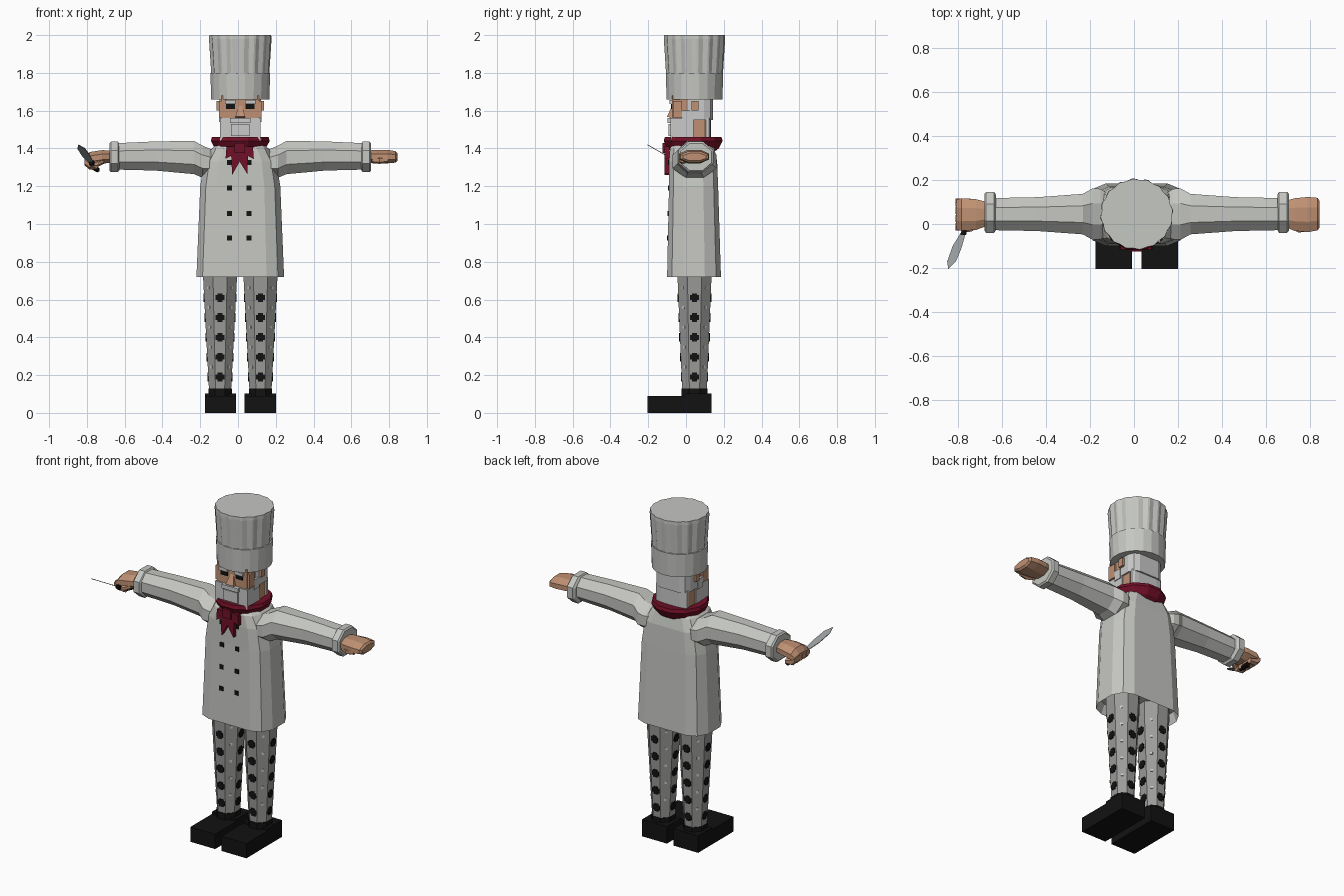
import bpy, bmesh
from math import pi, cos, sin
from mathutils import Vector, Matrix

if "Cube" in bpy.data.objects:
    bpy.data.objects.remove(bpy.data.objects["Cube"])

CX, CY = 0.012, 0.045   # body axis


def material(name, r, g, b):
    m = bpy.data.materials.new(name)
    m.use_nodes = True
    m.diffuse_color = (r, g, b, 1)
    m.node_tree.nodes["Principled BSDF"].inputs["Base Color"].default_value = (r, g, b, 1)
    return m


WHITE = material("cloth_white", .56, .57, .54)
HAIR = material("hair_grey", .58, .59, .58)
TROUSER = material("trouser_grey", .33, .33, .32)
SPOT = material("spot_light_grey", .6, .6, .6)
BLACK = material("black", .006, .006, .006)
SKIN = material("skin", .52, .28, .17)
RED = material("scarf_red", .17, .005, .02)
STEEL = material("blade_steel", .3, .32, .32)


def finish(name, bm, mat):
    bmesh.ops.recalc_face_normals(bm, faces=bm.faces)
    mesh = bpy.data.meshes.new(name)
    bm.to_mesh(mesh)
    bm.free()
    mesh.materials.append(mat)
    obj = bpy.data.objects.new(name, mesh)
    bpy.context.collection.objects.link(obj)
    return obj


def loft(name, rings, mat):
    """Skin a row of equal point rings and cap both ends."""
    bm = bmesh.new()
    rows = [[bm.verts.new(p) for p in ring] for ring in rings]
    n = len(rows[0])
    for a, b in zip(rows, rows[1:]):
        for i in range(n):
            j = (i + 1) % n
            bm.faces.new((a[i], a[j], b[j], b[i]))
    bm.faces.new(rows[0])
    bm.faces.new(rows[-1])
    return finish(name, bm, mat)


def ngon(n, ru, rv):
    """Polygon whose flat sides reach the given radii."""
    k = 1 / cos(pi / n)
    return [(ru * k * cos((2 * i + 1) * pi / n), rv * k * sin((2 * i + 1) * pi / n))
            for i in range(n)]


def ring_z(n, x, y, z, rx, ry):
    return [(x + u, y + v, z) for u, v in ngon(n, rx, ry)]


def ring_x(n, x, y, z, ry, rz):
    return [(x, y + u, z + v) for u, v in ngon(n, ry, rz)]


def box(name, x, y, z, mat):
    """Box from (low, high) pairs, x measured from the body axis."""
    a, b = CX + x[0], CX + x[1]
    base = [(a, y[0]), (b, y[0]), (b, y[1]), (a, y[1])]
    return loft(name, [[(*p, h) for p in base] for h in z], mat)


def rounded_ring(z, w, front, back):
    """Flat-fronted twelve-sided section."""
    quarter = [(.6, 1), (.86, .82), (1, .4)]
    half = quarter + [(u, -v) for u, v in reversed(quarter)]
    full = half + [(-u, -v) for u, v in half]
    mid, d = (front + back) / 2, (back - front) / 2
    return [(CX + u * w, mid + v * d, z) for u, v in full]


# Coat with a hollow hem
loft("coat", [rounded_ring(*r) for r in (
    (.78, .215, -.085, .17), (.72, .232, -.1, .185), (1.2, .212, -.09, .17),
    (1.33, .19, -.09, .165), (1.4, .15, -.085, .15), (1.44, .1, -.06, .13))], WHITE)

for row, z in enumerate((.925, 1.055, 1.19, 1.325)):
    y = -.1 + .01 * min(1, (z - .72) / .48)
    for side in (-1, 1):
        x = side * .051 - .005
        box(f"button_{row}_{side}", (x - .013, x + .013), (y - .004, y + .004),
            (z - .013, z + .013), BLACK)

for side, label in ((1, "left"), (-1, "right")):
    # Sleeve and cuff
    loft(f"{label}_sleeve", [ring_x(8, CX + side * x, CY, z, ry, rz) for x, ry, z, rz in (
        (.11, .08, 1.32, .06), (.165, .115, 1.325, .075), (.2, .117, 1.33, .085),
        (.245, .092, 1.352, .088), (.45, .077, 1.36, .077), (.65, .073, 1.358, .07))], WHITE)
    loft(f"{label}_cuff", [ring_x(8, CX + side * x, .053, 1.355, r, r * .87) for x, r in (
        (.64, .08), (.648, .093), (.685, .093), (.693, .083))], WHITE)

    # Trouser leg
    lx = CX + side * .107
    loft(f"{label}_leg", [ring_z(8, lx, CY, z, rx, ry) for z, rx, ry in (
        (.11, .058, .065), (.72, .09, .09), (.8, .09, .09))], TROUSER)

    # Cross spots on the four main facets, small squares on the diagonals
    big, small = bmesh.new(), bmesh.new()
    for k in range(8):
        a = k * pi / 4
        for i in range(5):
            z = .19 + .105 * i + (.053 if k % 2 else 0)
            t = (z - .11) / .61
            pos = Vector((lx + cos(a) * (.058 + .032 * t), CY + sin(a) * (.065 + .025 * t), z))
            place = Matrix.Translation(pos) @ Matrix.Rotation(a, 4, "Z")
            sizes = [(.014, .014)] if k % 2 else [(.046, .026), (.026, .046)]
            for w, h in sizes:
                bmesh.ops.create_cube(small if k % 2 else big, size=1,
                                      matrix=place @ Matrix.Diagonal((.008, w, h, 1)))
    finish(f"{label}_leg_crosses", big, BLACK)
    finish(f"{label}_leg_specks", small, SPOT)

    # Shoe
    mid = side * .105
    box(f"{label}_shoe_toe", (mid - .083, mid + .083), (-.205, 0), (0, .09), BLACK)
    box(f"{label}_shoe_heel", (mid - .083, mid + .083), (0, .135), (0, .103), BLACK)
    loft(f"{label}_ankle", [ring_z(8, lx, CY, z, .062, .07) for z in (.09, .13)], BLACK)

# Open left hand
loft("left_hand", [ring_x(8, x, y, z, ry, rz) for x, y, z, ry, rz in (
    (.69, .045, 1.357, .06, .032), (.73, .043, 1.357, .074, .036),
    (.79, .043, 1.357, .08, .036), (.835, .045, 1.355, .074, .03), (.845, .045, 1.355, .06, .02))], SKIN)
loft("left_thumb", [ring_x(6, x, y, 1.338, r, r) for x, y, r in (
    (.71, -.005, .014), (.75, -.022, .017), (.795, -.02, .012))], SKIN)

# Right fist with curled fingers
loft("right_hand", [ring_x(8, x, y, z, ry, rz) for x, y, z, ry, rz in (
    (-.67, .045, 1.357, .055, .032), (-.72, .043, 1.355, .07, .036),
    (-.785, .043, 1.345, .074, .036), (-.81, .043, 1.33, .068, .022))], SKIN)
for i in range(4):
    y = -.012 + i * .037
    loft(f"right_finger_{i}", [ring_x(6, x, y, z, .017, r) for x, z, r in (
        (-.812, 1.33, .016), (-.79, 1.313, .02), (-.745, 1.305, .014))], SKIN)
loft("right_thumb", [ring_x(6, x, y, z, .015, .014) for x, y, z in (
    (-.71, 0, 1.335), (-.74, -.02, 1.32), (-.78, -.022, 1.315))], SKIN)

# Knife
loft("knife_handle", [[(x + u, y, z + v) for u, v in ngon(6, .013, .013)] for x, y, z in (
    (-.745, .09, 1.288), (-.76, .02, 1.296), (-.777, -.05, 1.328))], BLACK)
outline = [(-.788, -.04), (-.765, -.04), (-.785, -.11), (-.81, -.17),
           (-.845, -.205), (-.85, -.17), (-.825, -.1)]
loft("knife_blade", [[(x, y, 1.32 + (-.03 - y) * .57 + d) for x, y in outline]
                     for d in (-.002, .002)], STEEL)

# Scarf and its knotted tails
loft("scarf", [ring_z(12, CX, .038, z, r, r) for z, r in (
    (1.385, .115), (1.4, .135), (1.44, .156), (1.46, .15), (1.455, .1))], RED)
tails = [(-.07, 1.41), (-.075, 1.345), (-.045, 1.36), (-.04, 1.26), (0, 1.33),
         (.04, 1.265), (.045, 1.36), (.075, 1.345), (.07, 1.41)]
loft("scarf_tails", [[(CX - .003 + x, y, z) for x, z in tails] for y in (-.115, -.088)], RED)
box("scarf_knot", (-.03, .026), (-.125, -.09), (1.375, 1.43), RED)

# Head, hair and beard
box("face", (-.1, .1), (-.075, .1), (1.43, 1.68), SKIN)
loft("back_hair", [rounded_ring(z, .11, -.015, .143) for z in (1.55, 1.68)], HAIR)
loft("nape_hair", [rounded_ring(z, .104, .095, .133) for z in (1.45, 1.56)], HAIR)
box("beard", (-.108, .108), (-.082, .04), (1.44, 1.56), HAIR)
box("chin_beard", (-.05, .05), (-.092, -.07), (1.465, 1.53), HAIR)
box("moustache", (-.055, .055), (-.098, -.07), (1.536, 1.56), HAIR)
for side, label in ((1, "left"), (-1, "right")):
    def span(a, b):
        return sorted((side * a, side * b))
    box(f"{label}_ear", span(.1, .125), (.03, .065), (1.6, 1.65), SKIN)
    box(f"{label}_sideburn", span(.095, .113), (-.02, .03), (1.54, 1.6), HAIR)
    box(f"{label}_cheek", span(.095, .113), (-.07, -.02), (1.565, 1.65), SKIN)
    box(f"{label}_eye", span(.028, .075), (-.08, -.072), (1.608, 1.634), BLACK)
    box(f"{label}_brow", span(.024, .08), (-.088, -.07), (1.636, 1.656), HAIR)
nose = [(-.073, 1.63), (-.1, 1.568), (-.073, 1.56)]
loft("nose", [[(CX + s * (.026 if z < 1.6 else .008), y, z) for y, z in nose]
              for s in (-1, 1)], SKIN)

# Hat: band and pleated crown
loft("hat_band", [ring_z(20, CX, CY, z, r, r * .96) for z, r in ((1.66, .154), (1.8, .158))], WHITE)


def pleated(z, r, groove):
    """Sixteen flat panels parted by narrow grooves."""
    pts = []
    for i in range(48):
        a = 2 * pi * (i // 3 + (0, .42, .58)[i % 3] - .25) / 16
        q = r - (groove if i % 3 == 0 else 0)
        pts.append((CX + q * cos(a), CY + q * .98 * sin(a), z))
    return pts


loft("hat_crown", [pleated(z, r, g) for z, r, g in (
    (1.795, .154, .008), (1.98, .166, .008), (2, .164, .005))], WHITE)
